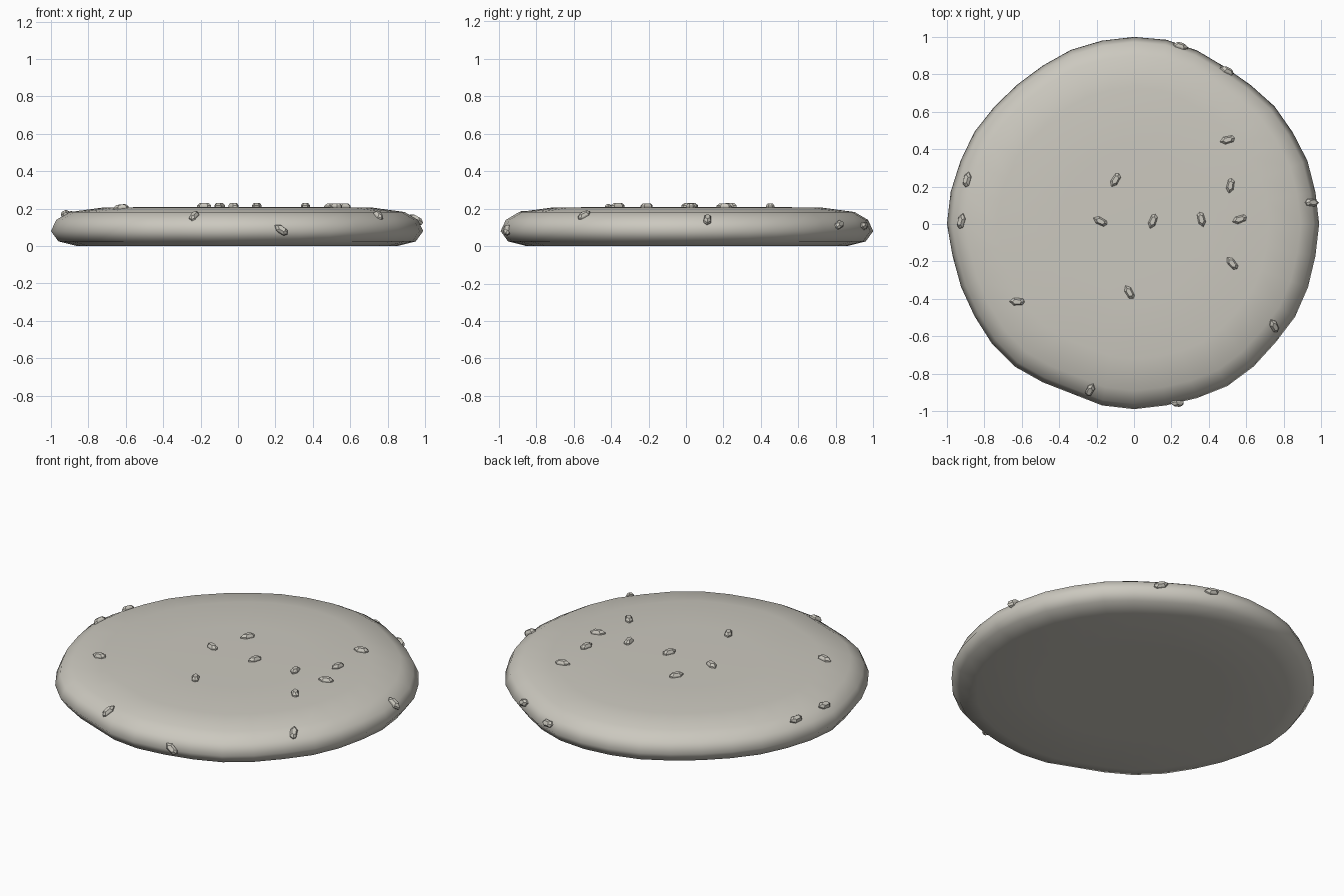
import bpy, bmesh
from math import sin, cos, radians, tau
from mathutils import Vector, Matrix
from mathutils.bvhtree import BVHTree

old = bpy.data.objects.get("Cube")
if old:
    bpy.data.objects.remove(old, do_unlink=True)


def make_material(name, colour):
    mat = bpy.data.materials.new(name)
    mat.use_nodes = True
    mat.diffuse_color = colour
    mat.node_tree.nodes["Principled BSDF"].inputs["Base Color"].default_value = colour
    return mat


def make_object(name, bm, material, smooth):
    bmesh.ops.recalc_face_normals(bm, faces=bm.faces)
    for face in bm.faces:
        face.smooth = smooth
    mesh = bpy.data.meshes.new(name)
    bm.to_mesh(mesh)
    mesh.materials.append(material)
    obj = bpy.data.objects.new(name, mesh)
    bpy.context.collection.objects.link(obj)
    return obj


def bridge(bm, low, high):
    n = len(low)
    for i in range(n):
        j = (i + 1) % n
        bm.faces.new((low[i], low[j], high[j], high[i]))


crust = make_material("warm grey crust", (0.6, 0.58, 0.52, 1))

# Slightly uneven outline, as radius in percent every ten degrees
OUTLINE = [99, 98.5, 98.7, 98, 98, 97, 97, 98.7, 100, 100, 99.5, 99,
           97.7, 97.2, 97.5, 98.5, 98.7, 99.5, 100, 98.5, 98.4, 98.5, 99.3, 99.4,
           97.7, 96.6, 98.5, 99, 98.5, 99, 100, 99.5, 98.7, 99.4, 99, 98.5]

# Rounded rim section from the flat base up to the nearly flat top
PROFILE = [(0.5, 0), (0.86, 0), (0.96, 0.025), (1, 0.08), (0.972, 0.14),
           (0.9, 0.182), (0.73, 0.205), (0.4, 0.21)]

# Flat round bun
bm = bmesh.new()
rings = []
for r, z in PROFILE:
    ring = []
    for i, percent in enumerate(OUTLINE):
        a = tau * i / len(OUTLINE)
        radius = r * percent / 100
        ring.append(bm.verts.new((radius * cos(a), radius * sin(a), z)))
    rings.append(ring)
for low, high in zip(rings, rings[1:]):
    bridge(bm, low, high)
for ring, z in ((rings[0], 0), (rings[-1], 0.21)):
    centre = bm.verts.new((0, 0, z))
    for i, v in enumerate(ring):
        bm.faces.new((v, ring[(i + 1) % len(ring)], centre))
make_object("bun", bm, crust, True)
surface = BVHTree.FromBMesh(bm)

# Seed outline: blunt at one end, pointed at the other
SEED = [(0.042, 0), (0.018, 0.02), (-0.028, 0.018),
        (-0.04, 0), (-0.03, -0.016), (0.018, -0.02)]
# Scale and height of each layer of a seed
LAYERS = [(0.6, -0.018), (1, -0.006), (1, 0.008), (0.6, 0.021)]

# Seed places: x, y, z, heading of the tip in degrees, rise of the tip
SEEDS = [
    (-0.1, 0.235, 0.21, 240, 0), (-0.18, 0.015, 0.21, 155, 0),
    (0.1, 0.015, 0.21, 250, 0), (0.36, 0.025, 0.21, 285, 0),
    (0.565, 0.025, 0.21, 200, 0), (0.515, 0.205, 0.21, 260, 0),
    (0.5, 0.45, 0.21, 195, 0), (0.525, -0.21, 0.21, 130, 0),
    (-0.025, -0.365, 0.21, 120, 0), (-0.625, -0.415, 0.21, 180, 0),
    (-0.9, 0.24, 0.18, 80, 0), (-0.925, 0.015, 0.175, 75, 0),
    (0.25, 0.955, 0.11, 0, 0), (0.505, 0.83, 0.12, 150, 0.4),
    (0.955, 0.115, 0.145, 0, 0), (0.75, -0.545, 0.165, 120, 0.4),
    (-0.235, -0.89, 0.165, 65, 0), (0.23, -0.95, 0.085, 180, 0.7),
]

# Seeds lying on the surface
for number, (x, y, z, heading, rise) in enumerate(SEEDS, 1):
    place, normal, _, _ = surface.find_nearest(Vector((x, y, z)))
    if normal.dot(Vector((x, y, 0.3))) < 0:
        normal = -normal
    a = radians(heading)
    tip = Vector((cos(a), sin(a), rise))
    tip = (tip - normal * tip.dot(normal)).normalized()
    side = normal.cross(tip)
    bm = bmesh.new()
    layers = [[bm.verts.new((u * s, v * s, h)) for u, v in SEED] for s, h in LAYERS]
    for low, high in zip(layers, layers[1:]):
        bridge(bm, low, high)
    bm.faces.new(layers[0])
    bm.faces.new(layers[-1])
    frame = Matrix((tip, side, normal)).transposed().to_4x4()
    bm.transform(Matrix.Translation(place) @ frame)
    make_object(f"seed_{number}", bm, crust, False)
    bm.free()
